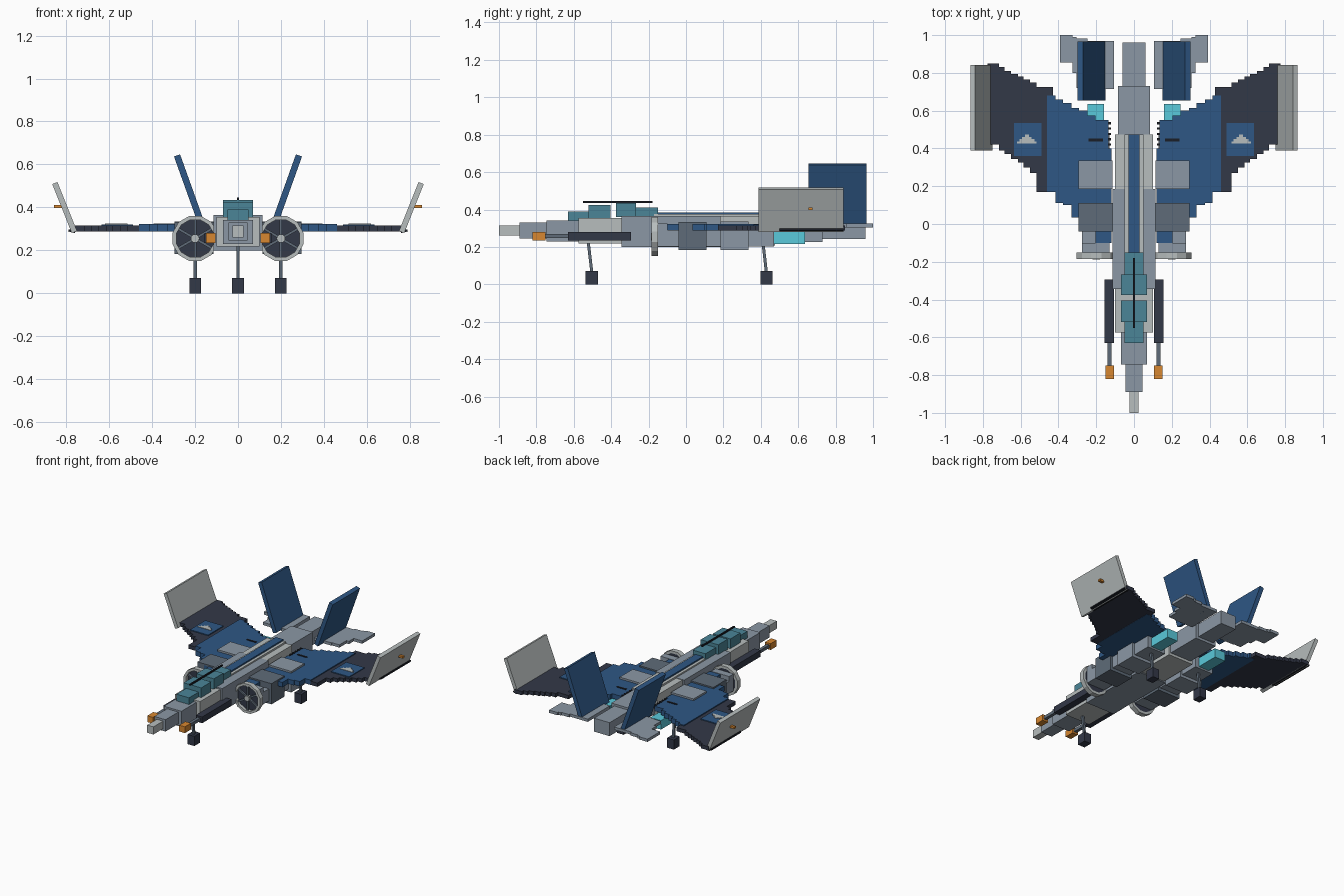
import bpy, bmesh, math
from mathutils import Matrix, Vector

if "Cube" in bpy.data.objects:
    bpy.data.objects.remove(bpy.data.objects["Cube"])


def mat(name, r, g, b):
    m = bpy.data.materials.new(name)
    m.diffuse_color = tuple((c / 255) ** 2.2 for c in (r, g, b)) + (1,)
    m.use_nodes = True
    m.node_tree.nodes["Principled BSDF"].inputs["Base Color"].default_value = m.diffuse_color
    return m


LIGHT = mat("light_grey", 182, 188, 188)
STEEL = mat("blue_grey", 138, 150, 163)
SLATE = mat("slate_grey", 95, 107, 120)
NAVY = mat("dark_navy", 54, 59, 73)
BLUE = mat("hull_blue", 50, 88, 132)
TEAL = mat("canopy_teal", 76, 132, 150)
CYAN = mat("exhaust_cyan", 90, 200, 218)
ORANGE = mat("orange", 214, 134, 52)
BLACK = mat("black", 32, 35, 42)


def finish(name, bm, material):
    bmesh.ops.recalc_face_normals(bm, faces=bm.faces)
    me = bpy.data.meshes.new(name)
    bm.to_mesh(me)
    bm.free()
    me.materials.append(material)
    ob = bpy.data.objects.new(name, me)
    bpy.context.collection.objects.link(ob)
    return ob


def add_box(bm, x, y, z):
    """Box between the (low, high) limits on each axis."""
    lim = (x, y, z)
    size = [h - l for l, h in lim] + [1]
    mid = Vector([(l + h) / 2 for l, h in lim])
    bmesh.ops.create_cube(bm, size=1, matrix=Matrix.Translation(mid) @ Matrix.Diagonal(size))


def box(name, x, y, z, material):
    bm = bmesh.new()
    add_box(bm, x, y, z)
    return finish(name, bm, material)


def pair(name, x, y, z, material):
    """Box on the right and its mirror on the left."""
    box("right_" + name, x, y, z, material)
    box("left_" + name, (-x[1], -x[0]), y, z, material)


def beam(name, a, b, thick, y, material):
    """Leaning plate from a to b in the xz plane, spanning y, mirrored."""
    for s, side in ((1, "right_"), (-1, "left_")):
        p, q = Vector((s * a[0], 0, a[1])), Vector((s * b[0], 0, b[1]))
        d = (q - p).normalized()
        n = Vector((d.z, 0, -d.x)) * thick / 2
        bm = bmesh.new()
        ring = [bm.verts.new(v) for v in (p + n, q + n, q - n, p - n)]
        for v in ring:
            v.co.y = y[0]
        f = bm.faces.new(ring)
        ext = bmesh.ops.extrude_face_region(bm, geom=[f])["geom"]
        for v in ext:
            if isinstance(v, bmesh.types.BMVert):
                v.co.y = y[1]
        finish(side + name, bm, material)


def columns(name, cols, z, material):
    """Stepped surface of side-by-side strips (x0, x1, y0, y1), mirrored."""
    for s, side in ((1, "right_"), (-1, "left_")):
        bm = bmesh.new()
        for x0, x1, y0, y1 in cols:
            add_box(bm, tuple(sorted((s * x0, s * x1))), (y0, y1), z)
        finish(side + name, bm, material)


# Fuselage sections from nose to tail: half width, y limits, z limits
for name, w, y, z, m in (
    ("nose_tip", 0.025, (-1, -0.89), (0.26, 0.315), LIGHT),
    ("nose_front", 0.045, (-0.89, -0.745), (0.245, 0.33), STEEL),
    ("nose_rear", 0.07, (-0.745, -0.575), (0.23, 0.342), STEEL),
    ("cockpit_section", 0.1, (-0.575, -0.345), (0.217, 0.355), LIGHT),
    ("main_body", 0.115, (-0.345, 0.185), (0.2, 0.365), STEEL),
    ("rear_body", 0.1, (0.185, 0.475), (0.207, 0.362), LIGHT),
    ("engine_bay", 0.085, (0.475, 0.73), (0.225, 0.355), STEEL),
    ("tail_block", 0.062, (0.73, 0.96), (0.243, 0.34), STEEL),
    ("back_ridge", 0.05, (-0.17, 0.475), (0.35, 0.375), LIGHT),
    ("spine_stripe", 0.03, (-0.32, 0.475), (0.35, 0.385), BLUE),
    # Canopy blocks
    ("canopy_front", 0.05, (-0.63, -0.515), (0.335, 0.39), TEAL),
    ("canopy_mid", 0.07, (-0.52, -0.405), (0.35, 0.425), TEAL),
    ("canopy_top", 0.07, (-0.375, -0.268), (0.36, 0.435), TEAL),
    ("canopy_rear", 0.05, (-0.27, -0.15), (0.355, 0.41), TEAL),
    ("canopy_rail", 0.005, (-0.55, -0.18), (0.435, 0.445), BLACK),
):
    box(name, (-w, w), y, z, m)

# Cannons
pair("cannon_body", (0.105, 0.155), (-0.63, -0.295), (0.235, 0.28), NAVY)
pair("cannon_barrel", (0.118, 0.14), (-0.76, -0.63), (0.247, 0.269), SLATE)
pair("cannon_muzzle", (0.105, 0.15), (-0.82, -0.75), (0.235, 0.28), ORANGE)

# Engine nacelles
pair("nacelle_core", (0.13, 0.275), (-0.15, 0.47), (0.203, 0.29), STEEL)
pair("nacelle_front", (0.13, 0.275), (-0.15, -0.1), (0.203, 0.325), STEEL)
pair("nacelle_band", (0.115, 0.295), (-0.04, 0.11), (0.183, 0.332), SLATE)
pair("nacelle_rear_band", (0.115, 0.295), (0.185, 0.335), (0.183, 0.335), STEEL)
pair("exhaust", (0.16, 0.245), (0.47, 0.635), (0.215, 0.28), CYAN)

# Intake fans: ring, backing disc, spokes and hub
for s, side in ((1, "right_"), (-1, "left_")):
    c = Vector((s * 0.2, 0, 0.255))
    bm = bmesh.new()
    N = 12
    prof = ((0.108, -0.185), (0.108, -0.15), (0.09, -0.15), (0.09, -0.185))
    rows = []
    for i in range(N):
        t = math.tau * (i + 0.5) / N
        rows.append([bm.verts.new((c.x + r * math.cos(t), y, c.z + r * math.sin(t)))
                     for r, y in prof])
    for i in range(N):
        a, b = rows[i], rows[(i + 1) % N]
        for j in range(4):
            k = (j + 1) % 4
            bm.faces.new((a[j], a[k], b[k], b[j]))
    finish(side + "intake_ring", bm, LIGHT)

    turn = Matrix.Rotation(math.pi / 2, 4, 'X')
    for name, r, y, depth, m in (("fan_disc", 0.095, -0.157, 0.012, NAVY),
                                 ("fan_hub", 0.02, -0.175, 0.024, LIGHT)):
        bm = bmesh.new()
        bmesh.ops.create_cone(bm, cap_ends=True, segments=N, radius1=r, radius2=r, depth=depth,
                              matrix=Matrix.Translation((c.x, y, c.z)) @ turn)
        finish(side + name, bm, m)

    bm = bmesh.new()
    for i in range(3):
        rot = Matrix.Rotation(math.pi / 6 + i * math.pi / 3, 4, 'Y')
        bmesh.ops.create_cube(bm, size=1, matrix=Matrix.Translation((c.x, -0.172, c.z)) @ rot
                              @ Matrix.Diagonal((0.19, 0.012, 0.012, 1)))
    finish(side + "fan_spokes", bm, SLATE)

# Stepped wings
columns("inner_wing", (
    (0.12, 0.135, -0.1, 0.4), (0.135, 0.205, -0.1, 0.55), (0.205, 0.245, -0.04, 0.575),
    (0.245, 0.29, -0.02, 0.6), (0.29, 0.33, 0.035, 0.615), (0.33, 0.375, 0.1, 0.64),
    (0.375, 0.415, 0.11, 0.66), (0.415, 0.46, 0.17, 0.68)), (0.287, 0.322), BLUE)
columns("outer_wing", (
    (0.43, 0.515, 0.235, 0.725), (0.515, 0.55, 0.27, 0.75), (0.55, 0.585, 0.3, 0.765),
    (0.585, 0.615, 0.325, 0.78), (0.615, 0.65, 0.345, 0.795), (0.65, 0.685, 0.37, 0.81),
    (0.685, 0.715, 0.39, 0.83), (0.715, 0.775, 0.42, 0.85)), (0.288, 0.315), NAVY)
pair("wing_root_edge", (0.46, 0.515), (0.17, 0.235), (0.288, 0.315), NAVY)

# Wing badges: square plate with a stepped triangle
pair("badge_plate", (0.49, 0.635), (0.36, 0.535), (0.314, 0.321), BLUE)
for i, h in enumerate((0.052, 0.04, 0.025, 0.01)):
    pair("badge_step_%d" % i, (0.567 - h, 0.567 + h), (0.425 + i * 0.012, 0.437 + i * 0.012),
         (0.32, 0.324), LIGHT)

# Vent slits at the wing roots
for i in range(5):
    pair("vent_%d" % i, (0.122, 0.138), (0.415 + i * 0.028, 0.427 + i * 0.028),
         (0.3, 0.326), BLACK)
pair("wing_slot", (0.165, 0.24), (0.438, 0.452), (0.318, 0.326), BLACK)

# Winglets with lamp and dark lower trim
beam("winglet", (0.762, 0.285), (0.853, 0.513), 0.026, (0.388, 0.843), LIGHT)
beam("winglet_trim", (0.758, 0.285), (0.79, 0.293), 0.01, (0.5, 0.843), BLACK)
pair("winglet_lamp", (0.81, 0.856), (0.655, 0.675), (0.398, 0.412), ORANGE)

# Tail fins and stepped tailplanes
beam("tail_fin", (0.165, 0.31), (0.284, 0.642), 0.03, (0.655, 0.965), BLUE)
columns("tailplane", (
    (0.105, 0.245, 0.715, 0.97), (0.245, 0.305, 0.72, 0.982),
    (0.305, 0.325, 0.8, 0.99), (0.325, 0.393, 0.855, 1.0)), (0.305, 0.325), STEEL)

# Landing gear: block wheels on slanted struts
for name, x, y, top in (("nose", 0, -0.503, -0.522), ("right", 0.2, 0.43, 0.412),
                        ("left", -0.2, 0.43, 0.412)):
    box(name + "_wheel", (x - 0.027, x + 0.027), (y - 0.033, y + 0.033), (0, 0.07), NAVY)
    bm = bmesh.new()
    add_box(bm, (x - 0.008, x + 0.008), (y - 0.008, y + 0.008), (0.06, 0.22))
    for v in bm.verts:
        if v.co.z > 0.1:
            v.co.y += top - y
    finish(name + "_strut", bm, SLATE)
